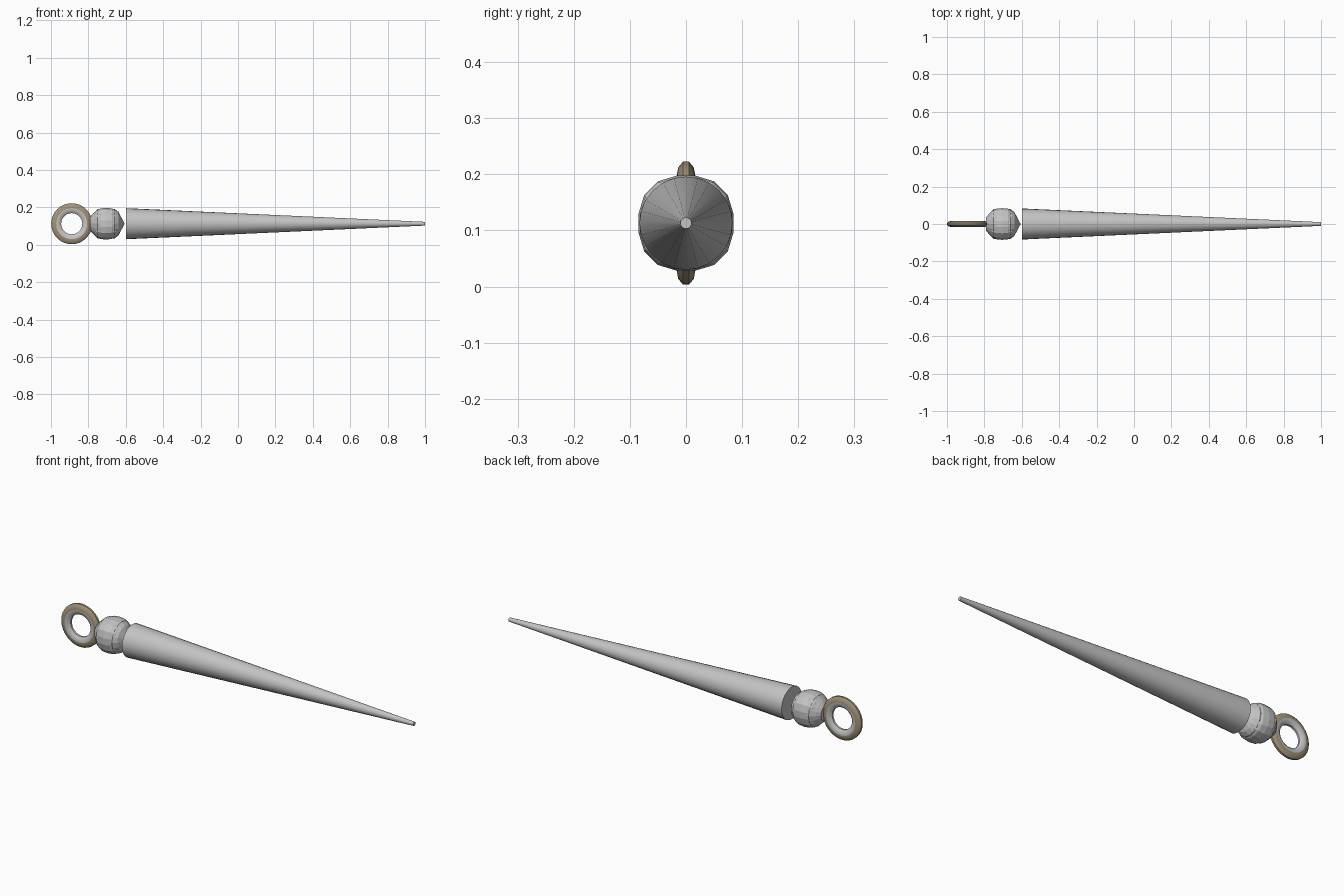
import bpy
from math import sin, cos, pi, radians

if "Cube" in bpy.data.objects:
    bpy.data.objects.remove(bpy.data.objects["Cube"])

CZ = 0.113  # height of the long axis


def material(name, rgb):
    m = bpy.data.materials.new(name)
    m.use_nodes = True
    m.diffuse_color = (*rgb, 1)
    m.node_tree.nodes["Principled BSDF"].inputs["Base Color"].default_value = (*rgb, 1)
    return m


steel = material("steel grey", (0.55, 0.55, 0.55))
bronze = material("dull bronze", (0.36, 0.29, 0.19))


def make(name, verts, faces, mats):
    mesh = bpy.data.meshes.new(name)
    mesh.from_pydata(verts, [], faces)
    for m in mats:
        mesh.materials.append(m)
    ob = bpy.data.objects.new(name, mesh)
    bpy.context.collection.objects.link(ob)
    return ob


def lathe(name, profile, sides, squareness=0.0, offset=0.0):
    """Revolve (x, radius) pairs around the long axis and cap both ends."""
    verts, faces = [], []
    for x, r in profile:
        for i in range(sides):
            a = 2 * pi * (i + offset) / sides
            k = r * (1 - squareness * cos(4 * a))
            verts.append((x, k * cos(a), CZ + k * sin(a)))
    for j in range(len(profile) - 1):
        for i in range(sides):
            n = (i + 1) % sides
            a, b = j * sides, (j + 1) * sides
            faces.append((a + i, b + i, b + n, a + n))
    last = (len(profile) - 1) * sides
    faces.append(tuple(range(sides)))
    faces.append(tuple(last + i for i in reversed(range(sides))))
    return make(name, verts, faces, [steel])


def smooth(ob, angle):
    bpy.ops.object.select_all(action="DESELECT")
    ob.select_set(True)
    bpy.context.view_layer.objects.active = ob
    bpy.ops.object.shade_smooth_by_angle(angle=radians(angle))


# Long tapering spike
spike = lathe("spike", [(-0.6, 0.083), (1.0, 0.01)], 24)
smooth(spike, 30)

# Faceted bead: a panelled barrel with a pointed core crossing it
lathe("bead_panels", [(-0.775, 0.05), (-0.757, 0.073), (-0.735, 0.085), (-0.705, 0.088),
                      (-0.675, 0.085), (-0.653, 0.073), (-0.638, 0.052)], 16, 0.028, 0.5)
lathe("bead_core", [(-0.79, 0.037), (-0.775, 0.055), (-0.75, 0.079), (-0.66, 0.079),
                    (-0.64, 0.064), (-0.607, 0.002)], 16, 0.0, 0.0)

# Ring: bronze outer rim, steel inner band
SEG, SECT = 32, 10
verts, faces = [], []
for i in range(SEG):
    a = 2 * pi * i / SEG
    for j in range(SECT):
        b = 2 * pi * (j + 0.5) / SECT
        r = 0.083 + 0.028 * cos(b)
        verts.append((-0.889 + r * cos(a), 0.017 * sin(b), CZ + r * sin(a)))
for i in range(SEG):
    for j in range(SECT):
        a, b, n = i * SECT, (i + 1) % SEG * SECT, (j + 1) % SECT
        faces.append((a + j, a + n, b + n, b + j))
ring = make("ring", verts, faces, [steel, bronze])
smooth(ring, 40)
for p in ring.data.polygons:
    dist = ((p.center.x + 0.889) ** 2 + (p.center.z - CZ) ** 2) ** 0.5
    p.material_index = 1 if dist > 0.087 else 0
